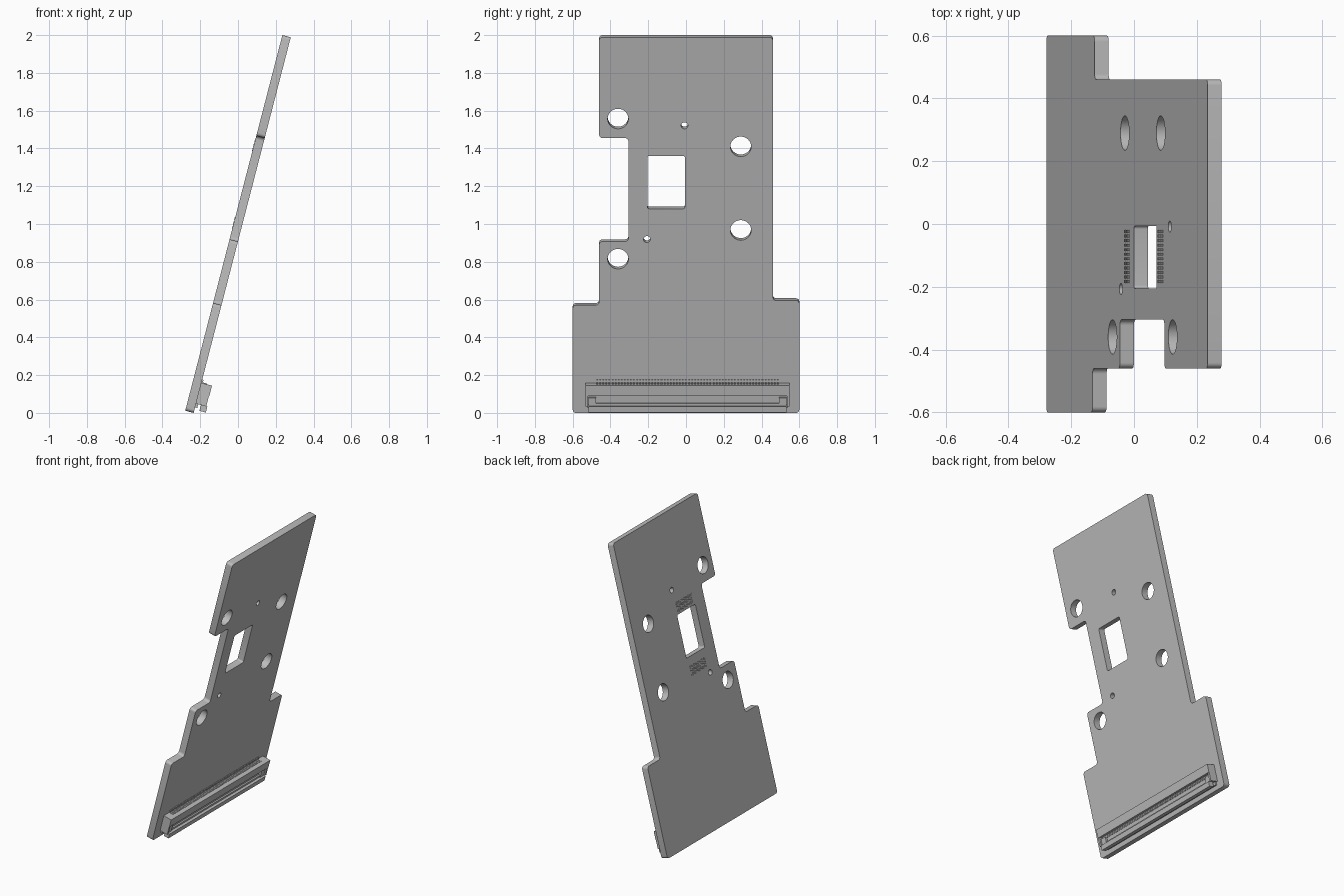
import bpy, bmesh, math
from mathutils import Matrix, Vector

cube = bpy.data.objects.get("Cube")
if cube:
    bpy.data.objects.remove(cube, do_unlink=True)

TILT = math.radians(14.5)
S, C = math.sin(TILT), math.cos(TILT)
THICK = 0.046
LENGTH = (2 - THICK * S) / C
HALF_X = (LENGTH * S + THICK * C) / 2

# Board frame: local x = width, local y = up the board, local z = out of the connector face
FRAME = Matrix(((0, S, C, THICK * C - HALF_X),
                (1, 0, 0, 0),
                (0, C, -S, 0),
                (0, 0, 0, 1)))

grey = bpy.data.materials.new("plain_grey")
grey.use_nodes = True
grey.diffuse_color = (0.5, 0.5, 0.5, 1)
grey.node_tree.nodes["Principled BSDF"].inputs["Base Color"].default_value = (0.5, 0.5, 0.5, 1)


def rounded(points, r, steps=5):
    """Polygon with every corner replaced by a small arc-like curve."""
    out = []
    for i, p in enumerate(points):
        p = Vector(p)
        a = (Vector(points[i - 1]) - p).normalized() * r
        b = (Vector(points[(i + 1) % len(points)]) - p).normalized() * r
        centre = p + a + b
        for k in range(steps + 1):
            t = k / steps * math.pi / 2
            out.append(centre - b * math.cos(t) - a * math.sin(t))
    return out


def circle(x, y, r, n=32):
    return [Vector((x + r * math.cos(2 * math.pi * k / n),
                    y + r * math.sin(2 * math.pi * k / n))) for k in range(n)]


def rect(x0, x1, y0, y1):
    return [(x0, y0), (x1, y0), (x1, y1), (x0, y1)]


def finish(ob):
    ob.matrix_world = FRAME
    ob.data.materials.clear()
    ob.data.materials.append(grey)


def boxes(name, ranges):
    """One object made of boxes, each given as x, y and z ranges."""
    bm = bmesh.new()
    for lims in ranges:
        mid = Vector([(a + b) / 2 for a, b in lims])
        size = [b - a for a, b in lims]
        bmesh.ops.create_cube(bm, size=1, matrix=Matrix.Translation(mid) @ Matrix.Diagonal((*size, 1)))
    me = bpy.data.meshes.new(name)
    bm.to_mesh(me)
    bm.free()
    ob = bpy.data.objects.new(name, me)
    bpy.context.collection.objects.link(ob)
    finish(ob)
    return ob


# Circuit board: stepped outline with window, mounting holes and pin holes
outline = [(-0.6, 0), (0.6, 0), (0.6, 0.615), (0.46, 0.615), (0.46, LENGTH), (-0.46, LENGTH),
           (-0.46, 1.503), (-0.305, 1.503), (-0.305, 0.937), (-0.46, 0.937),
           (-0.46, 0.589), (-0.6, 0.589)]
loops = [rounded(outline, 0.018), rounded(rect(-0.205, -0.006, 1.116, 1.405), 0.01)]
loops += [circle(x, y, 0.055) for x, y in
          ((-0.36, 1.608), (-0.36, 0.842), (0.29, 1.456), (0.29, 0.999))]
loops += [circle(x, y, 0.018, 20) for x, y in ((-0.008, 1.571), (-0.207, 0.949))]

curve = bpy.data.curves.new("circuit_board", "CURVE")
curve.dimensions = "2D"
curve.fill_mode = "BOTH"
curve.extrude = THICK / 2
for loop in loops:
    sp = curve.splines.new("POLY")
    sp.points.add(len(loop) - 1)
    for pt, co in zip(sp.points, loop):
        pt.co = (co.x, co.y, 0, 1)
    sp.use_cyclic_u = True
board = bpy.data.objects.new("circuit_board", curve)
bpy.context.collection.objects.link(board)
bpy.ops.object.select_all(action="DESELECT")
board.select_set(True)
bpy.context.view_layer.objects.active = board
bpy.ops.object.convert(target="MESH")
board = bpy.context.object
bm = bmesh.new()
bm.from_mesh(board.data)
bmesh.ops.remove_doubles(bm, verts=bm.verts, dist=1e-5)
bmesh.ops.translate(bm, verts=bm.verts, vec=(0, 0, -THICK / 2))
bmesh.ops.recalc_face_normals(bm, faces=bm.faces)
bm.to_mesh(board.data)
bm.free()
finish(board)
bpy.ops.object.shade_smooth_by_angle(angle=math.radians(30))

# Contact pads on the rear face, above and below the window
pads = []
for base in (0.995, 1.42):
    for row in range(3):
        for i in range(12):
            x = -0.188 + i * 0.0145
            y = base + row * 0.024
            pads.append(((x, x + 0.009), (y, y + 0.016), (-THICK - 0.002, -THICK + 0.002)))
boxes("rear_contact_pads", pads)

# Cable connector: housing bar, recessed floor and end ears
MID, HALF = 0.008, 0.541
boxes("connector_housing", [
    ((MID - HALF, MID + HALF), (0.108, 0.164), (-0.001, 0.058)),
    ((MID - HALF + 0.012, MID + HALF - 0.012), (0.052, 0.11), (-0.001, 0.034)),
    ((MID - HALF + 0.012, MID + HALF - 0.012), (0.03, 0.054), (-0.001, 0.012)),
])
boxes("connector_ears", [
    ((MID + s * (HALF - 0.007) - 0.007, MID + s * (HALF - 0.007) + 0.007),
     (0.05, 0.11), (-0.001, 0.056)) for s in (-1, 1)])

# Locking flap with side tabs reaching into the recess
boxes("connector_flap", [
    ((MID - 0.525, MID + 0.525), (0.018, 0.05), (0.027, 0.062)),
    ((MID - 0.515, MID + 0.515), (0.049, 0.064), (0.027, 0.044)),
] + [((MID + s * 0.505 - 0.02, MID + s * 0.505 + 0.02), (0.049, 0.095), (0.03, 0.048))
     for s in (-1, 1)])

# Solder pins along the upper edge and contacts inside the recess
xs = [MID - 0.478 + i * 0.956 / 59 for i in range(60)]
boxes("connector_pins",
      [((x - 0.004, x + 0.004), (0.16, 0.182), (-0.001, 0.007)) for x in xs]
      + [((x - 0.004, x + 0.004), (0.16, 0.168), (0.005, 0.03)) for x in xs])
boxes("connector_contacts",
      [((x - 0.004, x + 0.004), (0.09, 0.109), (0.033, 0.039)) for x in xs])
